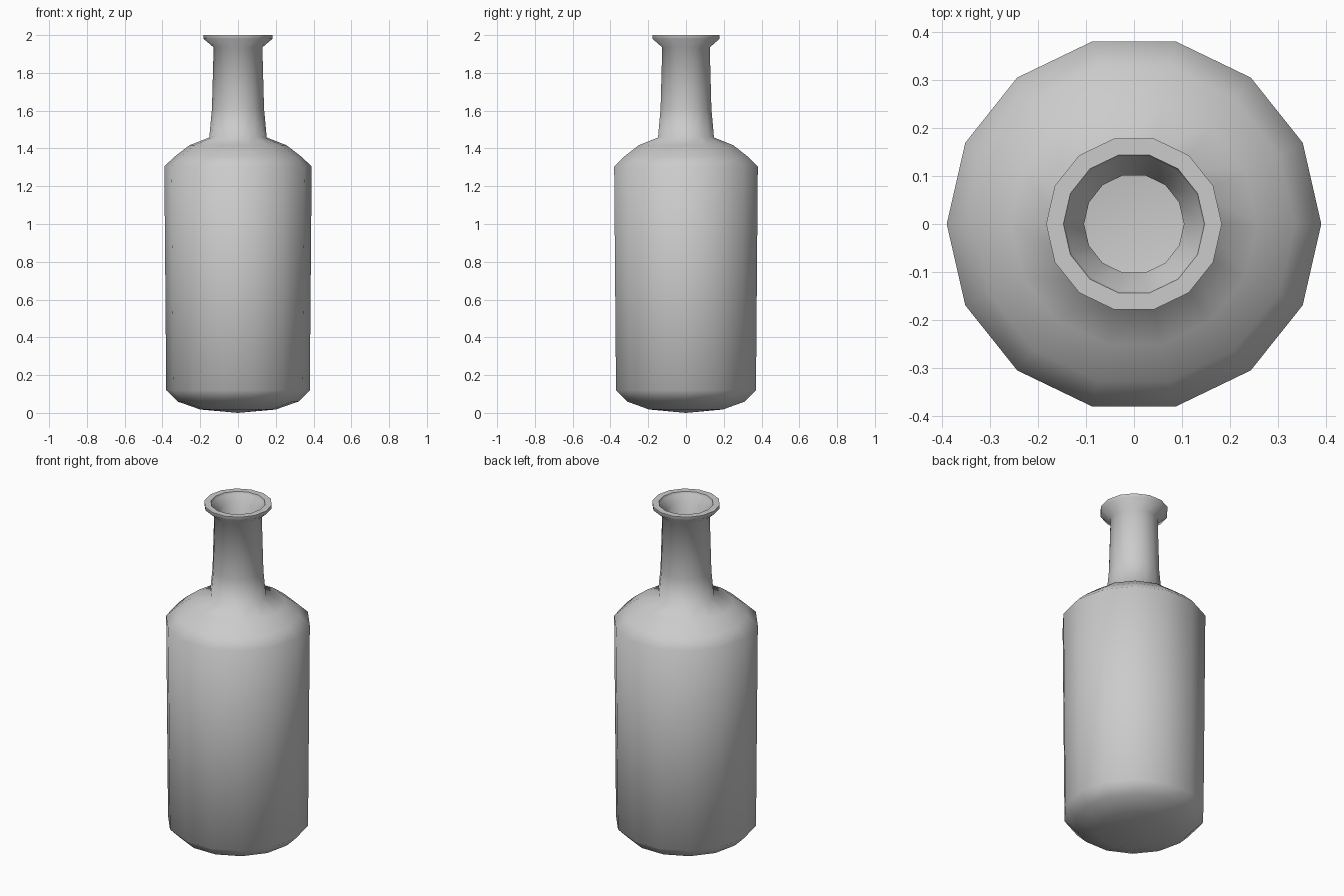
import bpy, bmesh, math

if "Cube" in bpy.data.objects:
    bpy.data.objects.remove(bpy.data.objects["Cube"])

SIDES = 14


def lathe(name, profile, sides):
    """Revolve (radius, z) points around z; zero radius gives a pole."""
    bm = bmesh.new()
    rings = []
    for r, z in profile:
        if r == 0:
            rings.append([bm.verts.new((0, 0, z))] * sides)
        else:
            rings.append([bm.verts.new((r * math.cos(2 * math.pi * i / sides),
                                        r * math.sin(2 * math.pi * i / sides), z))
                          for i in range(sides)])
    for a, b in zip(rings, rings[1:]):
        for i in range(sides):
            j = (i + 1) % sides
            corners = list(dict.fromkeys((a[i], a[j], b[j], b[i])))
            bm.faces.new(corners)
    bmesh.ops.recalc_face_normals(bm, faces=bm.faces)
    mesh = bpy.data.meshes.new(name)
    bm.to_mesh(mesh)
    bm.free()
    obj = bpy.data.objects.new(name, mesh)
    bpy.context.collection.objects.link(obj)
    return obj


# Outer wall: rounded base, body, shoulder, neck and flared lip
outer = [(0, 0), (0.2, 0.018), (0.32, 0.06), (0.38, 0.12),
         (0.39, 1.305), (0.335, 1.357), (0.257, 1.417), (0.152, 1.458),
         (0.138, 1.61), (0.129, 1.935), (0.182, 1.98), (0.183, 2.0)]
# Inner wall, from the mouth down to the floor
inner = [(0.147, 2.0), (0.143, 1.985), (0.104, 1.945), (0.11, 1.61),
         (0.125, 1.435), (0.24, 1.39), (0.315, 1.335), (0.36, 1.29),
         (0.35, 0.135), (0.3, 0.085), (0.19, 0.048), (0, 0.03)]

bottle = lathe("bottle", outer + inner, SIDES)

# Smooth glass with a crisp rim
bpy.context.view_layer.objects.active = bottle
bottle.select_set(True)
bpy.ops.object.shade_smooth_by_angle(angle=math.radians(66))
